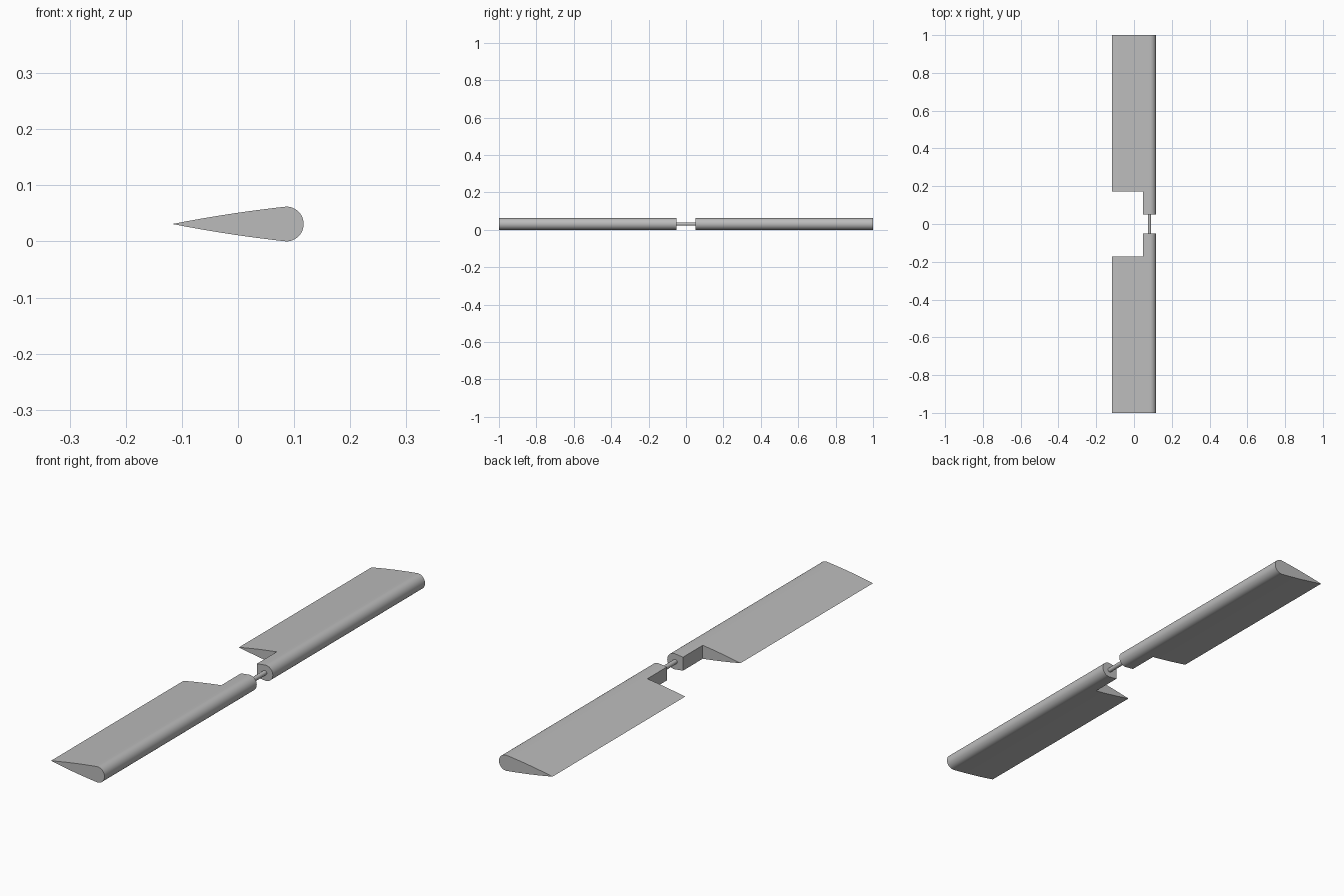
import bpy, bmesh, math

if "Cube" in bpy.data.objects:
    bpy.data.objects.remove(bpy.data.objects["Cube"])

R = 0.031                 # nose radius, also half thickness
NOSE_X, TAIL_X = 0.086, -0.117
ROOT_Y, NOTCH_Y, NOTCH_X = 0.05, 0.173, 0.048

grey = bpy.data.materials.new("light grey")
grey.diffuse_color = (0.5, 0.5, 0.5, 1)
grey.use_nodes = True
grey.node_tree.nodes["Principled BSDF"].inputs["Base Color"].default_value = grey.diffuse_color


def activate(obj):
    bpy.ops.object.select_all(action='DESELECT')
    obj.select_set(True)
    bpy.context.view_layer.objects.active = obj


def apply_modifiers(obj):
    activate(obj)
    for m in list(obj.modifiers):
        bpy.ops.object.modifier_apply(modifier=m.name)


def airfoil():
    """Teardrop section: round nose, gently bulged sides, sharp tail."""
    n = 8
    top = []
    for i in range(1, n):
        t = i / n
        top.append((TAIL_X + (NOSE_X - TAIL_X) * t, R * t + 0.009 * t * (1 - t)))
    nose = [(NOSE_X + R * math.sin(a), R * math.cos(a))
            for a in (math.pi * k / 24 for k in range(25))]
    bottom = [(x, -z) for x, z in reversed(top)]
    return [(TAIL_X, 0)] + top + nose + bottom


# Blade: extruded section
bm = bmesh.new()
face = bm.faces.new([bm.verts.new((x, ROOT_Y, z + R)) for x, z in airfoil()])
ext = bmesh.ops.extrude_face_region(bm, geom=[face])
for v in ext["geom"]:
    if isinstance(v, bmesh.types.BMVert):
        v.co.y = 1.0
bmesh.ops.recalc_face_normals(bm, faces=bm.faces)
mesh = bpy.data.meshes.new("rotor_blades")
bm.to_mesh(mesh)
bm.free()
blades = bpy.data.objects.new("rotor_blades", mesh)
bpy.context.collection.objects.link(blades)
mesh.materials.append(grey)

# Notch in the trailing side of the root
bpy.ops.mesh.primitive_cube_add(size=1, location=(NOTCH_X - 0.15, NOTCH_Y - 0.15, R))
cutter = bpy.context.object
cutter.name = "notch_cutter"
cutter.scale = (0.3, 0.3, 0.3)
cutter.hide_render = True
bpy.context.view_layer.update()
cut = blades.modifiers.new("notch", 'BOOLEAN')
cut.operation = 'DIFFERENCE'
cut.solver = 'EXACT'
cut.object = cutter

# Second blade mirrored across y
mir = blades.modifiers.new("mirror", 'MIRROR')
mir.use_axis = (False, True, False)
mir.use_clip = False
apply_modifiers(blades)
bpy.data.objects.remove(cutter)
activate(blades)
bpy.ops.object.shade_smooth_by_angle(angle=math.radians(30))

# Thin rod joining the blades
bpy.ops.mesh.primitive_cylinder_add(vertices=24, radius=0.009, depth=2 * ROOT_Y + 0.004,
                                    location=(0.082, 0, R), rotation=(math.pi / 2, 0, 0))
rod = bpy.context.object
rod.name = "connecting_rod"
rod.data.materials.append(grey)
bpy.ops.object.shade_smooth_by_angle(angle=math.radians(30))
